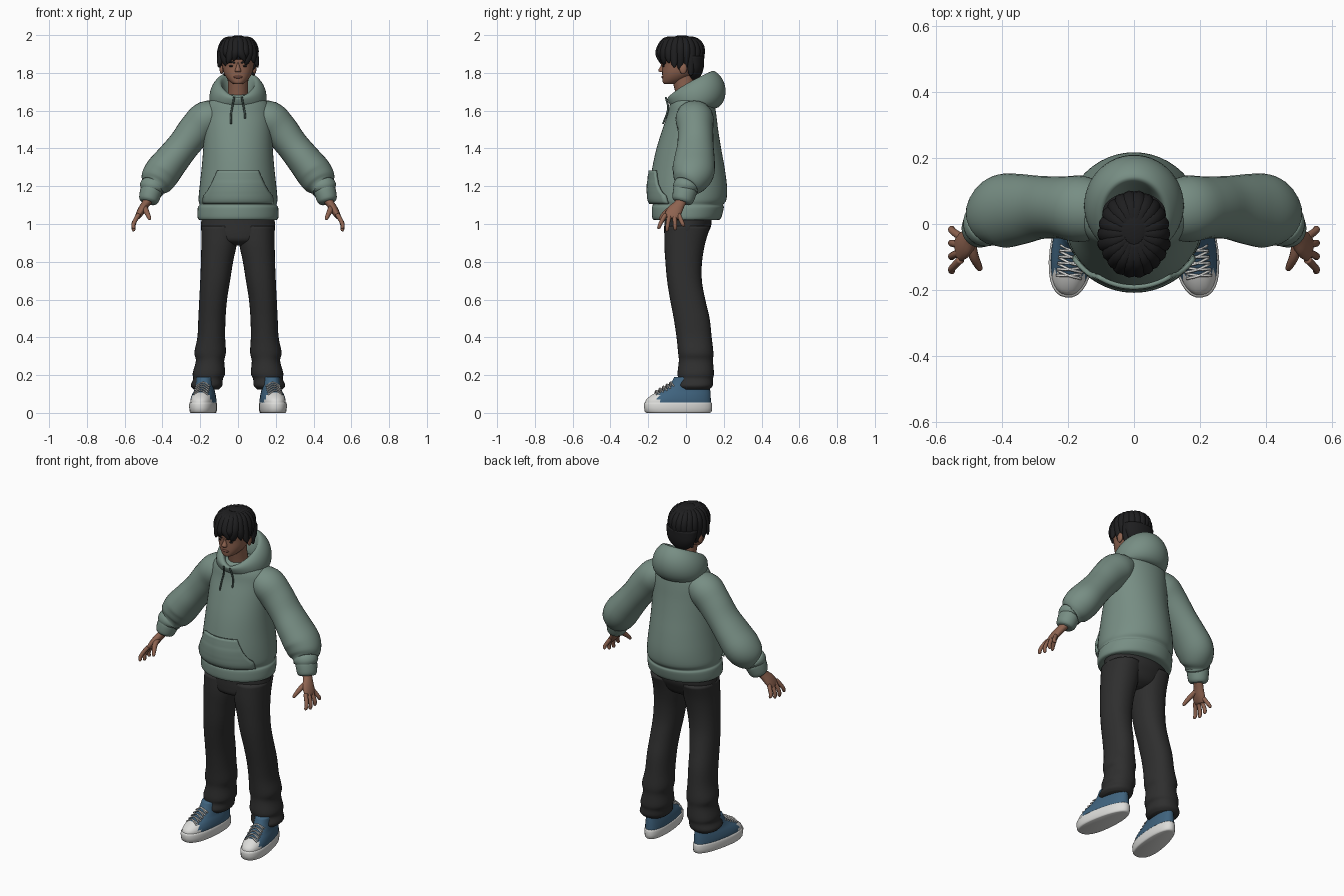
import bpy, bmesh, math
from mathutils import Vector, Matrix

cube = bpy.data.objects.get("Cube")
if cube:
    bpy.data.objects.remove(cube, do_unlink=True)


def material(name, r, g, b):
    m = bpy.data.materials.new(name)
    m.use_nodes = True
    m.diffuse_color = (r, g, b, 1)
    bsdf = m.node_tree.nodes["Principled BSDF"]
    bsdf.inputs["Base Color"].default_value = (r, g, b, 1)
    bsdf.inputs["Roughness"].default_value = 0.8
    return m


SAGE = material("sage_cloth", .185, .27, .23)
CORD = material("dark_sage_cord", .07, .11, .095)
BLACK = material("black_cloth", .028, .028, .028)
HAIR = material("black_hair", .013, .013, .014)
SKIN = material("brown_skin", .27, .125, .08)
LIPS = material("dark_lips", .19, .075, .055)
BLUE = material("blue_canvas", .05, .125, .21)
WHITE = material("white_rubber", .72, .72, .70)


def finish(name, bm, *mats):
    bmesh.ops.recalc_face_normals(bm, faces=bm.faces)
    for f in bm.faces:
        f.smooth = True
    mesh = bpy.data.meshes.new(name)
    bm.to_mesh(mesh)
    bm.free()
    for m in mats:
        mesh.materials.append(m)
    obj = bpy.data.objects.new(name, mesh)
    bpy.context.collection.objects.link(obj)
    return obj


def spline(pts, k):
    """Smooth curve through rows of any length."""
    out = []
    for i in range(len(pts) - 1):
        a, b, c, d = pts[max(i - 1, 0)], pts[i], pts[i + 1], pts[min(i + 2, len(pts) - 1)]
        for s in range(k):
            t = s / k
            out.append([q + t / 2 * (r - p + t * (2 * p - 5 * q + 4 * r - e + t * (3 * (q - r) + e - p)))
                        for p, q, r, e in zip(a, b, c, d)])
    return out + [list(pts[-1])]


def skin_rings(bm, rings, caps=True, closed=False):
    vs = [[bm.verts.new(p) for p in ring] for ring in rings]
    n = len(vs[0])
    pairs = list(zip(vs, vs[1:])) + ([(vs[-1], vs[0])] if closed else [])
    for a, b in pairs:
        for i in range(n):
            bm.faces.new((a[i], a[(i + 1) % n], b[(i + 1) % n], b[i]))
    if caps:
        bm.faces.new(vs[0])
        bm.faces.new(vs[-1])


def levels(rows, k=4):
    """Rows of z, x low, x high, y low, y high become horizontal sections."""
    return spline([((a + b) / 2, (c + d) / 2, z, (b - a) / 2, (d - c) / 2) for z, a, b, c, d in rows], k)


def stack(name, sections, *mats, n=32, power=2, place=None, taper=0, rule=None):
    """Body of horizontal rounded sections."""
    def bend(v):
        return math.copysign(abs(v) ** (2 / power), v)
    rings = []
    for x, y, z, rx, ry in sections:
        ring = []
        for i in range(n):
            c, s = bend(math.cos(math.tau * i / n)), bend(math.sin(math.tau * i / n))
            ring.append(Vector((x + rx * c * (1 - taper * s), y + ry * s, z)))
        rings.append(ring)
    bm = bmesh.new()
    skin_rings(bm, rings)
    if rule:
        for f in bm.faces:
            f.material_index = rule(f.calc_center_median())
    if place:
        bm.transform(place)
    return finish(name, bm, *mats)


def tube(name, rows, mat, side=1, ref=(0, 1, 0), n=16, k=4):
    """Limb along a path; rows hold x, y, z, radius across, radius along ref."""
    pts = spline(rows, k)
    rings = []
    for i, (x, y, z, ru, rv) in enumerate(pts):
        t = (Vector(pts[min(i + 1, len(pts) - 1)][:3]) - Vector(pts[max(i - 1, 0)][:3])).normalized()
        v = Vector(ref)
        v = (v - t * v.dot(t)).normalized()
        u = v.cross(t)
        ring = []
        for j in range(n):
            a = math.tau * j / n
            p = Vector((x, y, z)) + u * ru * math.cos(a) + v * rv * math.sin(a)
            ring.append((p.x * side, p.y, p.z))
        rings.append(ring)
    bm = bmesh.new()
    skin_rings(bm, rings)
    return finish(name, bm, mat)


def ball(name, loc, size, mat):
    bm = bmesh.new()
    bmesh.ops.create_uvsphere(bm, u_segments=16, v_segments=10, radius=1,
                              matrix=Matrix.Translation(loc) @ Matrix.Diagonal((*size, 1)))
    return finish(name, bm, mat)


# Hoodie body with ribbed hem
torso = levels([(z, -w, w, f, b) for z, w, f, b in (
    (1.02, .196, -.16, .165), (1.03, .213, -.178, .185), (1.085, .213, -.181, .2),
    (1.102, .204, -.176, .197), (1.13, .209, -.189, .214), (1.2, .203, -.192, .217),
    (1.3, .192, -.178, .204), (1.4, .184, -.156, .186), (1.5, .18, -.125, .17),
    (1.58, .177, -.097, .16), (1.63, .166, -.086, .15), (1.665, .13, -.075, .125), (1.685, .08, -.05, .08))])
stack("hoodie_body", torso, SAGE, n=48)


def chest(x, z, lift):
    _, cy, _, rx, ry = min(torso, key=lambda s: abs(s[2] - z))
    return Vector((x, cy - (ry + lift) * math.sqrt(max(0, 1 - (x / (rx + lift)) ** 2)), z))


# Front pocket following the belly
bm = bmesh.new()
grid = []
for r in range(13):
    z = 1.108 + .175 * r / 12
    half = .182 if z < 1.15 else .182 - .075 * ((z - 1.15) / .133) ** .7
    grid.append([bm.verts.new(chest(half * (c / 10 - 1), z, .009)) for c in range(21)])
for a, b in zip(grid, grid[1:]):
    for c in range(20):
        bm.faces.new((a[c], a[c + 1], b[c + 1], b[c]))
pocket = finish("front_pocket", bm, SAGE)
thick = pocket.modifiers.new("thickness", "SOLIDIFY")
thick.thickness = .014
thick.offset = 0

# Lowered hood: closed roll, low at the throat and tall behind the head
profile = [(.10, -.085, .22, 1.672, .155), (.143, -.102, .305, 1.668, .105), (.157, -.097, .317, 1.652, .02),
           (.14, -.08, .24, 1.615, -.03), (.07, -.05, .12, 1.64, .02), (.082, -.07, .195, 1.665, .12)]
rings = []
for i in range(40):
    a = math.tau * i / 40
    w = (1 - math.cos(a)) / 2
    rings.append([(sx * math.sin(a), y0 + dy * w, z0 + dz * w ** .7) for sx, y0, dy, z0, dz in profile])
bm = bmesh.new()
skin_rings(bm, rings, caps=False, closed=True)
hood = finish("hood", bm, SAGE)
hood.modifiers.new("smooth", "SUBSURF").levels = 2
hood.modifiers["smooth"].render_levels = 2

# Trousers seat
stack("trouser_seat", levels([(.885, -.05, .05, -.06, .05), (.91, -.15, .15, -.107, .09),
                              (.95, -.19, .19, -.115, .115), (1.0, -.195, .195, -.115, .135),
                              (1.08, -.19, .19, -.115, .13)]), BLACK)

leg_rows = [(.99, .005, .194, -.112, .13), (.9, .006, .194, -.115, .102), (.8, .026, .196, -.109, .085),
            (.7, .042, .2, -.1, .084), (.6, .058, .205, -.084, .102), (.5, .066, .21, -.065, .125),
            (.4, .068, .215, -.05, .136), (.32, .064, .231, -.042, .145), (.275, .073, .223, -.038, .143),
            (.21, .068, .24, -.045, .148), (.18, .08, .237, -.042, .143), (.145, .083, .25, -.052, .142),
            (.125, .1, .235, -.035, .125)]

for side, label in ((1, "left"), (-1, "right")):
    # Sleeve and cuff
    tube(label + "_sleeve", [(.06, .04, 1.6, .05, .07), (.155, .045, 1.563, .094, .1), (.22, .05, 1.502, .093, .094),
                             (.285, .05, 1.42, .086, .096), (.345, .045, 1.345, .09, .107),
                             (.4, .038, 1.275, .096, .112), (.432, .018, 1.225, .088, .092),
                             (.447, .004, 1.2, .066, .07), (.455, -.002, 1.19, .068, .068),
                             (.462, -.006, 1.165, .048, .052)], SAGE, side, n=28)
    tube(label + "_cuff", [(.455, -.002, 1.185, .05, .054), (.459, -.005, 1.177, .058, .063),
                           (.472, -.016, 1.13, .053, .057), (.476, -.02, 1.115, .042, .046)], SAGE, side, n=24)

    # Hand: palm, four fingers, thumb
    tube(label + "_palm", [(.46, -.01, 1.15, .026, .03), (.49, -.035, 1.105, .022, .03),
                           (.512, -.06, 1.07, .021, .041), (.53, -.075, 1.04, .015, .04),
                           (.534, -.078, 1.03, .008, .03)], SKIN, side)
    for i, name in enumerate(("index", "middle", "ring", "little")):
        y, drop = -.108 + .023 * i, (.0, .012, .006, -.012)[i]
        spread = -.03 + .017 * i
        tube(f"{label}_{name}_finger", [(.526, y, 1.05, .012, .012), (.544, y + spread * .6, 1.02, .0115, .0115),
                                        (.554, y + spread, .995 - drop / 2, .0105, .0105),
                                        (.552, y + spread * 1.2, .98 - drop, .009, .009),
                                        (.55, y + spread * 1.2, .974 - drop, .004, .004)], SKIN, side, n=10)
    tube(label + "_thumb", [(.495, -.055, 1.09, .016, .016), (.487, -.095, 1.07, .015, .015),
                            (.475, -.122, 1.045, .012, .012), (.468, -.135, 1.028, .009, .009),
                            (.466, -.138, 1.022, .004, .004)], SKIN, side, n=10, ref=(1, 0, 0))

    # Trouser leg
    stack(label + "_trouser_leg", levels([(z, *sorted((side * a, side * b)), c, d) for z, a, b, c, d in leg_rows]),
          BLACK, power=2.2)

    # Shoe: rubber sole, canvas upper with white toe, laces
    place = Matrix.Translation((side * .181, -.042, 0)) @ Matrix.Rotation(side * math.radians(8), 4, "Z")
    stack(label + "_shoe_sole", levels([(0, -.06, .06, -.165, .168), (.008, -.066, .066, -.178, .18),
                                        (.045, -.068, .068, -.183, .182), (.056, -.064, .064, -.178, .178)], 2),
          WHITE, place=place, taper=.14, power=2.3)
    upper = levels([(.045, -.063, .063, -.177, .176), (.07, -.063, .063, -.17, .175),
                    (.095, -.058, .058, -.14, .174), (.12, -.05, .05, -.092, .172),
                    (.15, -.046, .046, -.045, .168), (.19, -.044, .044, -.02, .165)])
    stack(label + "_shoe_upper", upper, BLUE, WHITE, place=place, taper=.1, power=2.3,
          rule=lambda c: 1 if c.y < -.112 and c.z < .115 else 0)
    for i in range(5):
        y, z = -.112 + .019 * i, .117 + .011 * i
        for lean in (-1, 1):
            ends = [(-.038, y - .008 * lean, z - .02), (0, y - .004, z + .002), (.038, y + .008 * lean, z - .02)]
            path = [(*(place @ Vector(p)), .004, .004) for p in ends]
            tube(f"{label}_lace", path, WHITE, ref=(0, 0, 1), n=6, k=3)

    # Drawstring, ear, eye, brow
    end = 1.53 if side < 0 else 1.56
    cord = [(*chest(side * x, z, .008), .005, .005) for x, z in ((.022, 1.66), (.03, 1.62), (.037, 1.58), (.037, end))]
    cord[0] = (side * .02, -.108, 1.672, .005, .005)
    tube(label + "_drawstring", cord, CORD, ref=(1, 0, 0), n=8)
    ball(label + "_ear", (side * .087, -.015, 1.823), (.011, .02, .03), SKIN)
    ball(label + "_eye", (side * .034, -.118, 1.836), (.014, .006, .005), HAIR)
    tube(label + "_brow", [(.016, -.128, 1.852, .003, .004), (.036, -.125, 1.858, .004, .005),
                           (.058, -.108, 1.853, .002, .003)], HAIR, side, ref=(0, 0, 1), n=8)

# Head, neck and face
tube("neck", [(0, .02, 1.62, .058, .062), (0, 0, 1.7, .053, .056), (0, -.02, 1.8, .056, .06)], SKIN, n=24)
stack("head", levels([(1.74, -.018, .018, -.113, -.06), (1.748, -.036, .036, -.122, -.03),
                      (1.77, -.058, .058, -.125, .01), (1.8, -.075, .075, -.126, .045),
                      (1.84, -.084, .084, -.127, .07), (1.88, -.088, .088, -.132, .08),
                      (1.93, -.085, .085, -.125, .08), (1.97, -.05, .05, -.08, .05)]), SKIN, power=2.2)
stack("nose", levels([(1.856, -.005, .005, -.13, -.11), (1.835, -.009, .009, -.135, -.11),
                      (1.813, -.016, .016, -.147, -.11), (1.804, -.014, .014, -.138, -.11)]), SKIN, n=16)
ball("lips", (0, -.119, 1.778), (.025, .012, .008), LIPS)

# Hair: cap, nape and a ring of overlapping locks
stack("hair_cap", levels([(1.872, -.09, .09, -.136, .085), (1.9, -.1, .1, -.148, .094),
                          (1.945, -.095, .095, -.138, .088), (1.98, -.064, .064, -.1, .05),
                          (1.997, -.02, .02, -.045, .005)]), HAIR)
stack("hair_nape", levels([(1.765, -.035, .035, .02, .065), (1.79, -.066, .066, .005, .082),
                           (1.83, -.088, .088, -.005, .094), (1.89, -.096, .096, -.03, .097)]), HAIR)
for i in range(22):
    a = math.tau * (i + .5) / 22
    back = (1 - math.cos(a)) / 2
    dx, dy = .092 * math.sin(a), -.115 * math.cos(a)
    low = 1.872 - .085 * back + .012 * math.sin(i * 2.4)
    swirl = .012 * math.cos(i * 1.7)
    reach = 1 - .22 * back ** 3
    tube("hair_lock", [(dx * .25, dy * .25 - .03, 1.978, .016, .016), (dx * .7, dy * .7 - .03, 1.963, .024, .026),
                       (dx * .97, dy * .97 - .03, 1.915, .021, .024),
                       (dx * reach + swirl, dy * reach - .03, low + .015, .014, .018),
                       (dx * reach * .97 + swirl * 2, dy * reach * .97 - .03, low - .01, .003, .004)],
         HAIR, ref=(math.cos(a), math.sin(a), 0), n=10)
